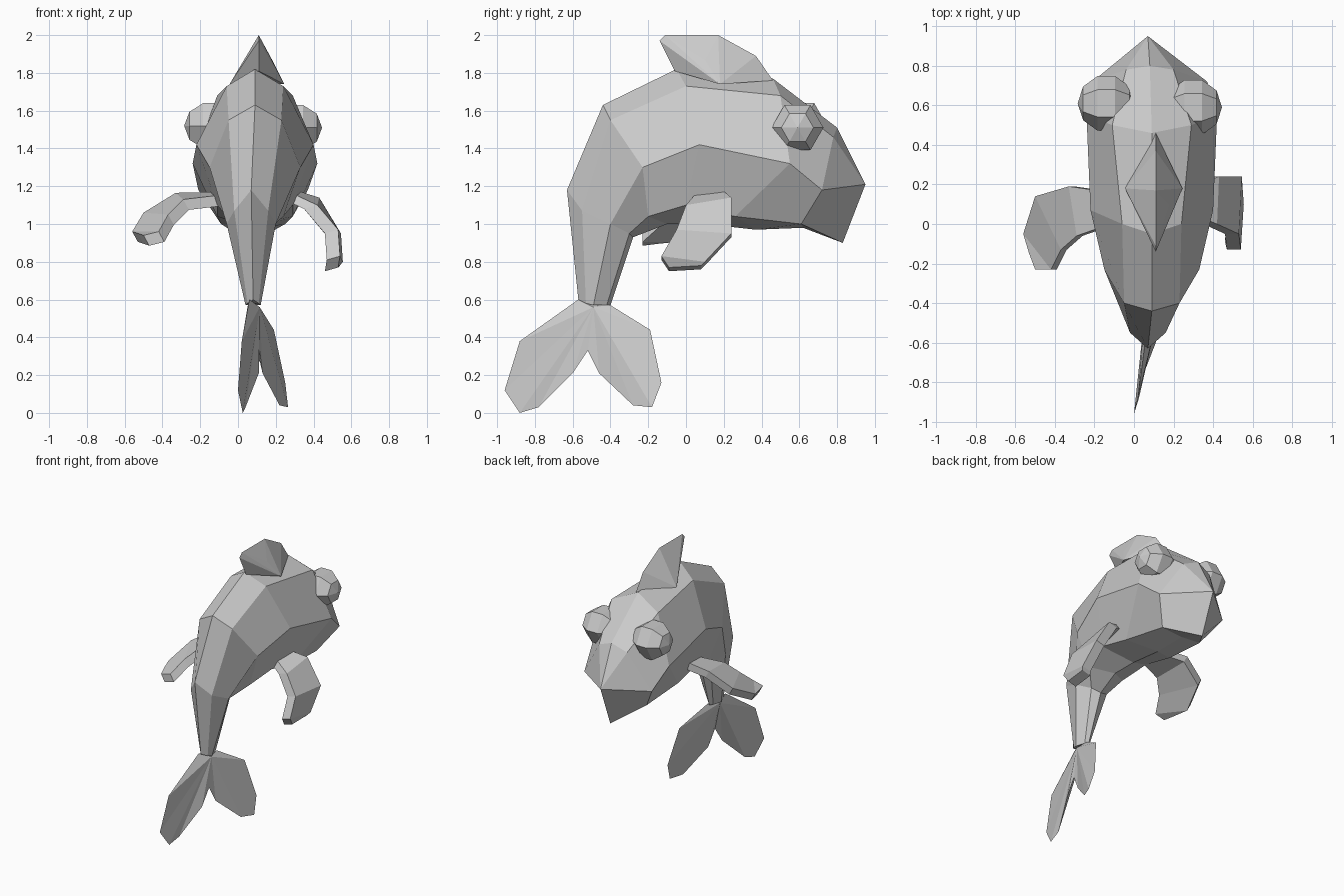
import bpy
import bmesh
from mathutils import Vector, Matrix

default_cube = bpy.data.objects.get("Cube")
if default_cube:
    bpy.data.objects.remove(default_cube, do_unlink=True)

# Single plain colour
skin = bpy.data.materials.new("pale_grey")
skin.use_nodes = True
skin.diffuse_color = (0.6, 0.6, 0.6, 1)
skin.node_tree.nodes["Principled BSDF"].inputs["Base Color"].default_value = skin.diffuse_color


def finish(name, bm):
    """Clean the bmesh and turn it into a flat shaded object."""
    bmesh.ops.remove_doubles(bm, verts=bm.verts[:], dist=0.001)
    bmesh.ops.recalc_face_normals(bm, faces=bm.faces[:])
    mesh = bpy.data.meshes.new(name)
    bm.to_mesh(mesh)
    bm.free()
    mesh.materials.append(skin)
    part = bpy.data.objects.new(name, mesh)
    bpy.context.collection.objects.link(part)
    return part


def loft(name, loops):
    """Skin a series of matching closed loops and cap both ends."""
    bm = bmesh.new()
    rings = [[bm.verts.new(point) for point in loop] for loop in loops]
    for ring, following in zip(rings, rings[1:]):
        for i in range(len(ring)):
            j = (i + 1) % len(ring)
            bm.faces.new((ring[i], ring[j], following[j], following[i]))
    bm.faces.new(rings[0])
    bm.faces.new(rings[-1])
    return finish(name, bm)


def hull(name, points):
    bm = bmesh.new()
    for point in points:
        bm.verts.new(point)
    bmesh.ops.convex_hull(bm, input=bm.verts[:])
    return finish(name, bm)


def mirrored_section(middle, ridge, upper, wide, belly, keel):
    """Ring from the back ridge down one flank and up the other."""
    flank = (upper, wide, belly)
    left = [(middle + w, y, z) for y, z, w in flank]
    right = [(middle - w, y, z) for y, z, w in reversed(flank)]
    return [(middle, *ridge)] + left + [(middle, *keel)] + right


# Body, from snout to tail root
tip, chin = (0.95, 1.21), (0.83, 0.9)
body_sections = [
    (0.07, tip, (*tip, 0), (*tip, 0), (*chin, 0), chin),
    (0.08, (0.8, 1.51), (0.78, 1.46, 0.12), (0.72, 1.18, 0.29), (0.61, 1.0, 0.17), (0.62, 0.98)),
    (0.09, (0.46, 1.77), (0.5, 1.68, 0.2), (0.55, 1.32, 0.33), (0.26, 1.04, 0.2), (0.37, 0.97)),
    (0.09, (-0.05, 1.82), (0, 1.73, 0.15), (0.07, 1.42, 0.31), (0, 1.1, 0.2), (0.1, 1.0)),
    (0.09, (-0.44, 1.63), (-0.4, 1.55, 0.14), (-0.23, 1.3, 0.24), (-0.2, 1.04, 0.15), (-0.1, 1.0)),
    (0.07, (-0.63, 1.18), (-0.55, 1.07, 0.09), (-0.4, 1.0, 0.13), (-0.3, 0.95, 0.07), (-0.28, 0.93)),
    (0.08, (-0.57, 0.6), (-0.53, 0.58, 0.03), (-0.49, 0.57, 0.04), (-0.42, 0.57, 0.02), (-0.4, 0.57)),
]
loft("body", [mirrored_section(*section) for section in body_sections])

# Back fin: a crest over a broad wedge base
crest = [(0.46, 1.76), (0.37, 1.89), (0.17, 2.0), (-0.11, 2.0), (-0.14, 1.97), (-0.06, 1.81)]
fin_points = [(0.11, y, z) for y, z in crest]
for side in (-1, 1):
    fin_points.append((0.1 + side * 0.145, 0.18, 1.74))
    fin_points.append((0.11 + side * 0.07, 0.1, 1.87))
hull("back_fin", fin_points)


# Side fins: curved slabs given as leading and trailing edge pairs
def side_fin(name, edge_pairs, depth):
    loops = []
    for front, rear in edge_pairs:
        a, b = Vector(front), Vector(rear)
        loops.append([a, b, b + Vector(depth), a + Vector(depth)])
    return loft(name, loops)


side_fin("left_side_fin", [
    ((0.27, 0.18, 1.19), (0.27, 0.06, 1.17)),
    ((0.43, 0.24, 1.14), (0.42, 0, 1.1)),
    ((0.545, 0.24, 0.95), (0.53, -0.05, 0.97)),
    ((0.555, 0.1, 0.8), (0.54, -0.13, 0.83)),
    ((0.54, 0.08, 0.78), (0.53, -0.09, 0.77)),
], (-0.07, 0, -0.02))
side_fin("right_side_fin", [
    ((-0.12, 0.16, 1.17), (-0.12, 0, 1.15)),
    ((-0.33, 0.19, 1.165), (-0.29, -0.06, 1.13)),
    ((-0.5, 0.14, 1.06), (-0.37, -0.13, 1.05)),
    ((-0.56, -0.05, 0.96), (-0.42, -0.23, 0.96)),
    ((-0.53, -0.15, 0.95), (-0.5, -0.23, 0.94)),
], (0.03, 0, -0.055))


# Tail lobes: thin outlines thickened by a pair of points near the root
def tail_lobe(name, outline):
    bm = bmesh.new()
    rim = [bm.verts.new(point) for point in outline]
    for x in (0.05, 0.115):
        root = bm.verts.new((x, -0.49, 0.56))
        for a, b in zip(rim, rim[1:] + rim[:1]):
            bm.faces.new((a, b, root))
    return finish(name, bm)


tail_lobe("rear_tail_lobe", [
    (0.06, -0.57, 0.6), (0.02, -0.88, 0.38), (0, -0.96, 0.12), (0.025, -0.88, 0),
    (0.04, -0.78, 0.03), (0.11, -0.6, 0.21), (0.115, -0.52, 0.33), (0.1, -0.46, 0.57)])
tail_lobe("front_tail_lobe", [
    (0.1, -0.4, 0.57), (0.19, -0.19, 0.44), (0.25, -0.13, 0.16), (0.265, -0.18, 0.03),
    (0.22, -0.28, 0.04), (0.13, -0.46, 0.21), (0.115, -0.52, 0.33), (0.08, -0.53, 0.58)])

# Eyes: faceted balls whose poles point sideways
for name, centre in (("left_eye", (0.3, 0.59, 1.51)), ("right_eye", (-0.14, 0.61, 1.52))):
    bm = bmesh.new()
    bmesh.ops.create_uvsphere(bm, u_segments=6, v_segments=5, radius=0.145)
    bmesh.ops.rotate(bm, verts=bm.verts[:], matrix=Matrix.Rotation(1.5708, 3, "Y"))
    bmesh.ops.translate(bm, verts=bm.verts[:], vec=centre)
    finish(name, bm)
